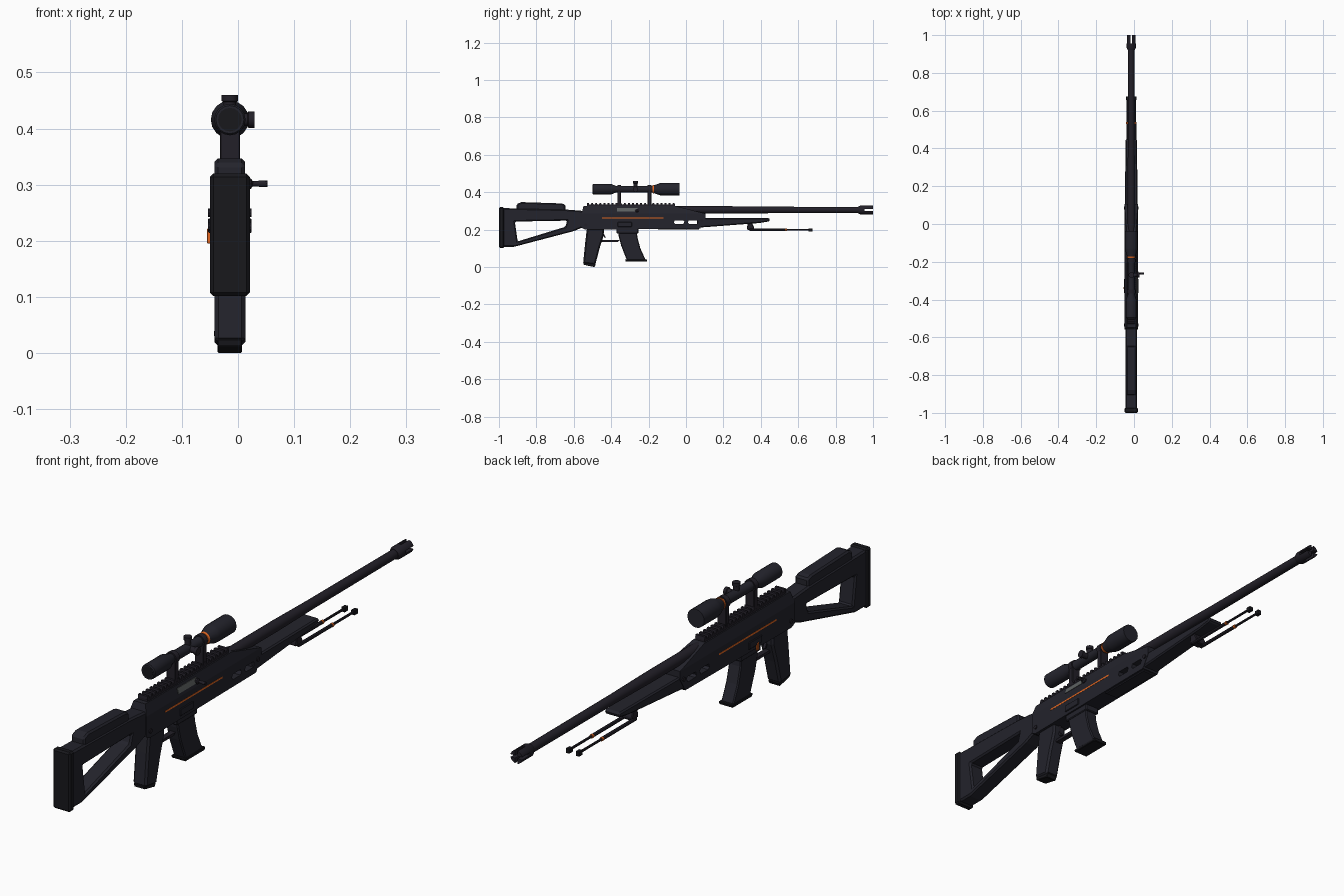
import bpy, bmesh
from math import radians
from mathutils import Vector

cube = bpy.data.objects.get("Cube")
if cube:
    bpy.data.objects.remove(cube)

CX = -0.0145  # centre plane of the rifle


def material(name, rgb):
    m = bpy.data.materials.new(name)
    m.use_nodes = True
    m.diffuse_color = (*rgb, 1)
    m.node_tree.nodes["Principled BSDF"].inputs["Base Color"].default_value = (*rgb, 1)
    return m


BODY = material("dark blue grey", (0.017, 0.017, 0.025))
METAL = material("gunmetal", (0.016, 0.014, 0.021))
RUBBER = material("black rubber", (0.009, 0.009, 0.012))
ORANGE = material("orange", (0.8, 0.14, 0.015))
STEEL = material("steel grey", (0.11, 0.12, 0.12))


def finish(name, bm, mat, bevel=0.0):
    bmesh.ops.recalc_face_normals(bm, faces=bm.faces[:])
    me = bpy.data.meshes.new(name)
    bm.to_mesh(me)
    bm.free()
    me.materials.append(mat)
    ob = bpy.data.objects.new(name, me)
    bpy.context.collection.objects.link(ob)
    if bevel:
        mod = ob.modifiers.new("bevel", "BEVEL")
        mod.width, mod.segments, mod.limit_method = bevel, 1, "ANGLE"
        mod.angle_limit = radians(35)
    return ob


def prism(name, pts, half, mat, bevel=0.0, cx=CX, bm=None):
    """Side outline in (y, z) widened to both sides; half may depend on (y, z)."""
    own = bm is None
    bm = bm or bmesh.new()
    width = half if callable(half) else (lambda y, z: half)
    sides = [[bm.verts.new((cx + s * width(y, z), y, z)) for y, z in pts] for s in (-1, 1)]
    for ring in sides:
        bm.faces.new(ring)
    n = len(pts)
    for i in range(n):
        j = (i + 1) % n
        bm.faces.new((sides[0][i], sides[0][j], sides[1][j], sides[1][i]))
    return finish(name, bm, mat, bevel) if own else None


def rect(y0, y1, z0, z1):
    return [(y0, z0), (y1, z0), (y1, z1), (y0, z1)]


def lathe(name, origin, axis, profile, mat, sides=16):
    """Closed turned part; profile is (distance along axis, radius)."""
    bm = bmesh.new()
    turn = Vector((0, 0, 1)).rotation_difference(Vector(axis)).to_matrix()
    rings = []
    for d, r in profile:
        ring = bmesh.ops.create_circle(bm, segments=sides, radius=r)["verts"]
        for v in ring:
            v.co = Vector(origin) + turn @ (v.co + Vector((0, 0, d)))
        rings.append(ring)
    for a, b in zip(rings, rings[1:]):
        for i in range(sides):
            j = (i + 1) % sides
            bm.faces.new((a[i], a[j], b[j], b[i]))
    bm.faces.new(rings[0])
    bm.faces.new(rings[-1])
    ob = finish(name, bm, mat)
    bpy.ops.object.select_all(action="DESELECT")
    ob.select_set(True)
    bpy.context.view_layer.objects.active = ob
    bpy.ops.object.shade_smooth_by_angle(angle=radians(35))
    return ob


def cut(ob, pts, half):
    """Cut a prism-shaped hole, then drop the cutter."""
    cutter = prism("cutter", pts, half, BODY)
    cutter.hide_render = True
    mod = ob.modifiers.new("cut", "BOOLEAN")
    mod.operation, mod.solver, mod.object = "DIFFERENCE", "EXACT", cutter
    ob.modifiers.move(len(ob.modifiers) - 1, 0)
    bevels = [m for m in ob.modifiers if m.type == "BEVEL"]
    for m in bevels:
        m.show_viewport = False
    bpy.context.view_layer.update()
    ob.data = bpy.data.meshes.new_from_object(ob.evaluated_get(bpy.context.evaluated_depsgraph_get()))
    ob.modifiers.remove(mod)
    for m in bevels:
        m.show_viewport = True
    bpy.data.objects.remove(cutter)


# Stock with triangular opening, pad and cheek rest
stock = prism("stock", [(-0.98, 0.108), (-0.92, 0.108), (-0.6, 0.192), (-0.55, 0.213),
                        (-0.55, 0.3), (-0.65, 0.308), (-0.98, 0.315)], 0.031, BODY, 0.006)
cut(stock, [(-0.9, 0.137), (-0.645, 0.215), (-0.635, 0.248), (-0.915, 0.243)], 0.1)
prism("butt_pad", rect(-1.0, -0.972, 0.102, 0.32), 0.0355, RUBBER, 0.006)
prism("cheek_rest", [(-0.905, 0.3), (-0.645, 0.3), (-0.645, 0.333), (-0.665, 0.34),
                     (-0.88, 0.347), (-0.905, 0.337)], 0.027, BODY, 0.006)

# Receiver: straight lower half with slots, sloped upper half
lower = prism("receiver_lower", [(-0.558, 0.21), (-0.54, 0.2), (0.075, 0.205), (0.105, 0.255),
                                 (0.105, 0.285), (-0.558, 0.285)], 0.035, BODY)
for y in (-0.065, 0.01):
    cut(lower, [(y, 0.237), (y + 0.008, 0.23), (y + 0.05, 0.23), (y + 0.057, 0.243),
                (y + 0.05, 0.25), (y + 0.005, 0.25)], 0.1)


def slope(y, z):
    return 0.035 - (z - 0.285) * 0.28


prism("receiver_upper", [(-0.558, 0.285), (0.105, 0.285), (-0.05, 0.325), (-0.548, 0.325)], slope, BODY)
prism("receiver_base", rect(-0.15, 0.07, 0.2, 0.212), 0.028, BODY, 0.003)

# Top rail with teeth
bm = bmesh.new()
prism("", rect(-0.53, -0.06, 0.322, 0.333), 0.019, BODY, bm=bm)
for i in range(22):
    y = -0.53 + i * 0.0218
    prism("", [(y, 0.332), (y + 0.013, 0.332), (y + 0.011, 0.343), (y + 0.002, 0.343)], 0.019, BODY, bm=bm)
finish("top_rail", bm, METAL)

# Receiver details: stripes, port, pins and magazine levers
for side, s in (("left", 1), ("right", -1)):
    x = CX + s * 0.035
    prism(side + "_stripe", rect(-0.45, -0.12, 0.259, 0.265), 0.0008, ORANGE, cx=x)
    prism(side + "_lever_plate", rect(-0.365, -0.29, 0.214, 0.24), 0.004, BODY, 0.002, cx=x)
    for i, (y, z) in enumerate(((-0.535, 0.225), (0.085, 0.25))):
        lathe(f"{side}_pin_{i + 1}", (x, y, z), (s, 0, 0), [(-0.01, 0.008), (0.004, 0.008)], METAL, 10)
prism("magazine_release", rect(-0.345, -0.332, 0.195, 0.222), 0.003, ORANGE, 0.001, cx=CX - 0.0375)
port = prism("ejection_port", rect(-0.37, -0.26, 0.296, 0.315), 0.002, STEEL)
for v in port.data.vertices:
    v.co.x += slope(v.co.y, v.co.z)
lathe("bolt_handle", (0.01, -0.262, 0.302), (1, 0, 0),
      [(0, 0.01), (0.013, 0.01), (0.016, 0.005), (0.026, 0.005), (0.028, 0.006), (0.043, 0.006)], METAL, 10)

# Handguard narrowing to the front
prism("handguard", [(0.06, 0.21), (0.39, 0.235), (0.44, 0.243), (0.45, 0.25), (0.445, 0.262), (0.06, 0.262)],
      lambda y, z: 0.034 - 0.01 * max(0, y - 0.06), BODY, 0.005)

# Barrel and slotted muzzle brake
lathe("barrel", (CX, -0.06, 0.305), (0, 1, 0), [(0, 0.02), (0.3, 0.02), (0.5, 0.0175), (1.0, 0.0165)], METAL)
brake = lathe("muzzle_brake", (CX, 0.92, 0.305), (0, 1, 0),
              [(0, 0.018), (0.012, 0.024), (0.08, 0.024)], METAL)
cut(brake, rect(0.955, 1.05, 0.2, 0.4), 0.005)
cut(brake, rect(0.955, 1.05, 0.3, 0.31), 0.1)

# Pistol grip
prism("pistol_grip", [(-0.55, 0.02), (-0.485, 0.012), (-0.462, 0.1), (-0.44, 0.17), (-0.44, 0.205),
                      (-0.53, 0.205), (-0.538, 0.14)], 0.0275, BODY, 0.007)
prism("grip_cap", [(-0.548, 0.012), (-0.49, 0.0), (-0.482, 0.015), (-0.55, 0.025)], 0.022, RUBBER, 0.002)

# Curved magazine
prism("magazine", [(-0.365, 0.205), (-0.36, 0.165), (-0.347, 0.115), (-0.316, 0.036), (-0.215, 0.036),
                   (-0.244, 0.1), (-0.26, 0.16), (-0.263, 0.205)], 0.025, BODY, 0.004)
prism("magazine_base", [(-0.326, 0.04), (-0.322, 0.029), (-0.21, 0.029), (-0.207, 0.041)], 0.028, RUBBER, 0.002)
prism("magazine_well", rect(-0.372, -0.255, 0.18, 0.205), 0.029, BODY, 0.003)

# Trigger and guard
prism("trigger_guard", [(-0.46, 0.135), (-0.365, 0.135), (-0.355, 0.145), (-0.46, 0.145)], 0.01, METAL)
prism("trigger", [(-0.45, 0.205), (-0.437, 0.205), (-0.44, 0.18), (-0.428, 0.157),
                  (-0.434, 0.155), (-0.45, 0.18)], 0.005, METAL)

# Scope with rings, dials and mounts
SZ = 0.416
lathe("scope_tube", (CX, -0.5, SZ), (0, 1, 0),
      [(0, 0.025), (0.004, 0.028), (0.1, 0.028), (0.125, 0.018), (0.32, 0.018), (0.36, 0.032),
       (0.372, 0.034), (0.464, 0.034)], BODY)
lathe("scope_front_lens", (CX, -0.037, SZ), (0, 1, 0), [(-0.002, 0.028), (0.0005, 0.028)], RUBBER)
lathe("scope_rear_lens", (CX, -0.5, SZ), (0, -1, 0), [(-0.002, 0.021), (0.0005, 0.021)], RUBBER)
lathe("scope_orange_ring", (CX, -0.18, SZ), (0, 1, 0), [(0, 0.021), (0.008, 0.023)], ORANGE)
for name, axis in (("elevation_dial", (0, 0, 1)), ("windage_dial", (1, 0, 0))):
    lathe(name, (CX, -0.27, SZ), axis,
          [(0, 0.011), (0.031, 0.011), (0.033, 0.0145), (0.044, 0.0145)], METAL, 12)
for name, y in (("rear_mount", -0.357), ("front_mount", -0.195)):
    prism(name + "_post", rect(y - 0.01, y + 0.01, 0.33, 0.405), 0.018, METAL, 0.002)
    lathe(name + "_ring", (CX, y - 0.01, SZ), (0, 1, 0), [(0, 0.0225), (0.02, 0.0225)], METAL)

# Folded bipod
prism("bipod_bracket", [(0.325, 0.2), (0.36, 0.196), (0.365, 0.21), (0.35, 0.24), (0.33, 0.24)], 0.022, METAL, 0.003)
for side, s in (("left", 1), ("right", -1)):
    x = CX + s * 0.02
    at = (x, 0.34, 0.199)
    lathe(side + "_bipod_leg", at, (0, 1, 0),
          [(0, 0.0065), (0.19, 0.0065), (0.2, 0.0045), (0.325, 0.0045)], METAL, 8)
    lathe(side + "_bipod_band", (x, 0.53, 0.199), (0, 1, 0), [(0, 0.0072), (0.009, 0.0072)], ORANGE, 8)
    prism(side + "_bipod_foot", rect(0.655, 0.676, 0.189, 0.207), 0.008, RUBBER, 0.002, cx=x)
